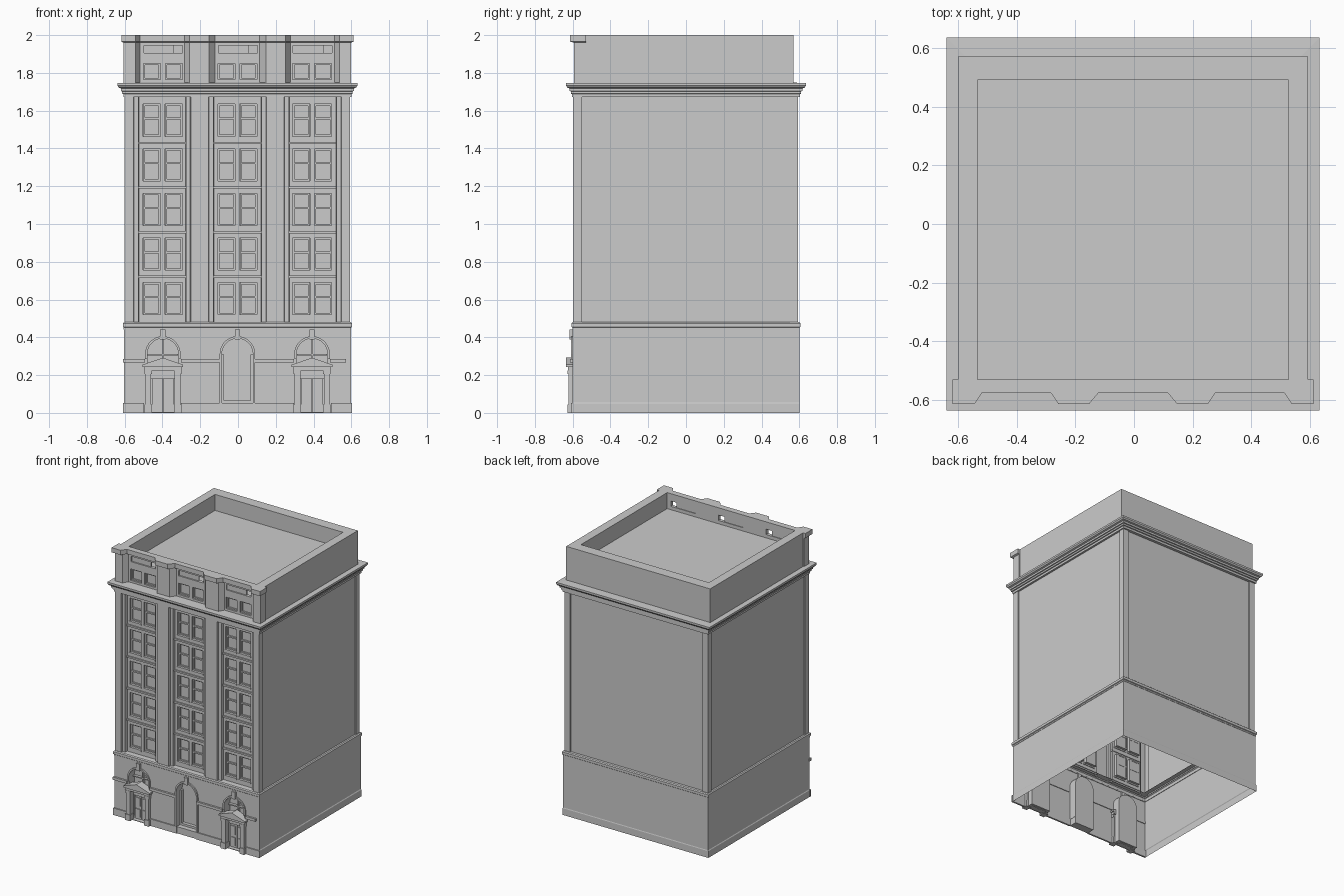
import bpy, bmesh, math

if "Cube" in bpy.data.objects:
    bpy.data.objects.remove(bpy.data.objects["Cube"])

CX = -0.003                      # plan centre of the building
BAYS = (-0.395, 0.0, 0.395)      # window bay centres


def finish(bm, name):
    bmesh.ops.remove_doubles(bm, verts=bm.verts, dist=1e-5)
    bmesh.ops.recalc_face_normals(bm, faces=bm.faces)
    me = bpy.data.meshes.new(name)
    bm.to_mesh(me)
    bm.free()
    ob = bpy.data.objects.new(name, me)
    ob.location.x = CX
    bpy.context.collection.objects.link(ob)
    return ob


def add_box(bm, x0, x1, y0, y1, z0, z1):
    v = [bm.verts.new((x, y, z)) for x in (x0, x1) for y in (y0, y1) for z in (z0, z1)]
    for f in ((0, 1, 3, 2), (4, 6, 7, 5), (0, 4, 5, 1), (2, 3, 7, 6), (0, 2, 6, 4), (1, 5, 7, 3)):
        bm.faces.new([v[i] for i in f])


def boxes(name, items):
    bm = bmesh.new()
    for it in items:
        add_box(bm, *it)
    return finish(bm, name)


def loft(bm, rings, skip=lambda a, b: False):
    """Skin closed plan outlines given as (points, z)."""
    vs = [[bm.verts.new((x, y, z)) for x, y in pts] for pts, z in rings]
    n = len(vs[0])
    for a, b in zip(vs, vs[1:]):
        for i in range(n):
            j = (i + 1) % n
            if not skip(a[i].co, a[j].co):
                bm.faces.new((a[i], a[j], b[j], b[i]))
    return vs


def is_bay(a, b):
    return a.y < -0.5 and b.y < -0.5 and abs(a.x - b.x) > 0.2


def mirrored(half):
    return [(-x, y) for x, y in reversed(half)] + half


def rect(h, front=None, back=None):
    f, b = (-h if front is None else front), (h if back is None else back)
    return [(-h, f), (h, f), (h, b), (-h, b)]


def box_hole(x0, x1, z0, z1):
    return [(x0, z0), (x1, z0), (x1, z1), (x0, z1)]


def arch(c, r, z0, spring, n=14):
    return [(c - r, z0), (c + r, z0)] + [
        (c + r * math.cos(math.pi * i / n), spring + r * math.sin(math.pi * i / n)) for i in range(n + 1)]


def holed_panel(name, outer, holes, y, depth, closed=True):
    """Upright sheet with openings, their reveals and recessed back faces."""
    bm = bmesh.new()
    edges, loops = [], []
    for pts in [outer] + holes:
        vs = [bm.verts.new((x, y, z)) for x, z in pts]
        edges += [bm.edges.new((vs[i], vs[(i + 1) % len(vs)])) for i in range(len(vs))]
        loops.append(vs)
    bmesh.ops.triangle_fill(bm, use_beauty=True, edges=edges, normal=(0, -1, 0))
    for vs in loops[1:]:
        bk = [bm.verts.new((v.co.x, y + depth, v.co.z)) for v in vs]
        for i in range(len(vs)):
            j = (i + 1) % len(vs)
            if depth:
                bm.faces.new((vs[i], vs[j], bk[j], bk[i]))
        if closed:
            bm.faces.new(bk)
    return finish(bm, name)


# --- shaft: stepped pilasters and slightly sunk side and back walls
P, B = -0.597, -0.56
shaft = mirrored([(0.125, B), (0.128, P + .016), (0.15, P + .016), (0.153, P), (0.247, P),
                  (0.25, P + .016), (0.272, P + .016), (0.275, B), (0.522, B), (0.525, P + .016),
                  (0.547, P + .016), (0.55, P), (0.597, P), (0.597, -0.55), (0.588, -0.55),
                  (0.588, 0.55), (0.595, 0.55), (0.595, 0.592), (0.55, 0.592), (0.55, 0.582)])
bm = bmesh.new()
loft(bm, [(shaft, 0.47), (shaft, 1.69)], is_bay)
finish(bm, "shaft_walls")

# --- attic walls and coping
def attic_plan(pil, bay, side):
    return mirrored([(0.118, bay), (0.15, pil), (0.255, pil), (0.28, bay), (0.515, bay), (0.54, pil),
                     (side, pil), (side, -0.53), (0.596, -0.53), (0.596, 0.57)])

low, cap = attic_plan(-0.592, -0.555, 0.602), attic_plan(-0.613, -0.575, 0.615)
bm = bmesh.new()
loft(bm, [(low, 1.74), (low, 1.96)], is_bay)
finish(bm, "attic_walls")

INNER = rect(0.53, -0.53, 0.49)
bm = bmesh.new()
rings = loft(bm, [(low, 1.96), (cap, 1.965), (cap, 2.0)])
inner = [bm.verts.new((x, y, 2.0)) for x, y in INNER]
edges = [bm.edges.new((inner[i], inner[(i + 1) % 4])) for i in range(4)]
top = rings[-1]
edges += [bm.edges.get((top[i], top[(i + 1) % len(top)])) for i in range(len(top))]
bmesh.ops.triangle_fill(bm, use_beauty=True, edges=edges, normal=(0, 0, 1))
finish(bm, "parapet_coping")

# --- sunken roof
bm = bmesh.new()
r = loft(bm, [(INNER, 1.88), (INNER, 2.0)], is_bay)
bm.faces.new(r[0])
finish(bm, "roof_deck")
slots = [box_hole(c - .1, c + .105, 1.905, 1.945) for c in BAYS]
holed_panel("parapet_inner_front", box_hole(-.53, .53, 1.88, 2.0), slots, -0.53, 0, False)
holed_panel("attic_bay_walls", box_hole(-.52, .52, 1.74, 1.965),
            slots + [box_hole(c + s - .045, c + s + .045, 1.765, 1.85) for c in BAYS for s in (-.058, .058)],
            -0.555, 0.025, False)
boxes("attic_slot_panels", [(c - .1, c + .06, -.545, -.535, 1.905, 1.945) for c in BAYS])

# --- window bays
ROWS = [(0.52 + i * 0.236, 0.69 + i * 0.236) for i in range(5)]
for k, c in enumerate(BAYS):
    holes = [box_hole(c + s - .046, c + s + .046, a, b) for a, b in ROWS for s in (-.058, .058)]
    holed_panel(f"bay_wall_{k}", box_hole(c - .13, c + .13, 0.47, 1.69), holes, B, 0.022)
boxes("spandrel_ledges", [(c - .128, c + .128, B - .01, B + .005, a - d - .006, a - d + .006)
                          for c in BAYS for a, b in ROWS[1:] for d in (.035,)])
boxes("window_sills", [(c + s - .05, c + s + .05, B - .006, B + .005, a - .01, a)
                       for c in BAYS for a, b in ROWS for s in (-.058, .058)])

# --- sash frames
def sash(x, a, b, y, rail):
    w, t = .045, .009
    out = [(x - w, x - w + t, y, y + .012, a, b), (x + w - t, x + w, y, y + .012, a, b),
           (x - w, x + w, y, y + .012, a, a + t), (x - w, x + w, y, y + .012, b - t, b)]
    if rail:
        m = a + .55 * (b - a)
        out.append((x - w, x + w, y - .002, y + .012, m - .005, m + .005))
    return out

parts = []
for c in BAYS:
    for s in (-.058, .058):
        for a, b in ROWS:
            parts += sash(c + s, a, b, B + .012, True)
        parts += sash(c + s, 1.765, 1.85, -.543, False)
        parts.append((c + s - .045, c + s + .045, -.534, -.53, 1.765, 1.85))
boxes("window_sashes", parts)

# --- main cornice and belt course, as swept profiles
def sweep(name, prof):
    bm = bmesh.new()
    loft(bm, [(rect(h), z) for h, z in prof])
    return finish(bm, name)

sweep("main_cornice", [(.555, 1.672), (.603, 1.672), (.603, 1.688), (.61, 1.69), (.61, 1.702), (.617, 1.704),
                       (.617, 1.718), (.628, 1.722), (.635, 1.732), (.635, 1.746), (.53, 1.75)])
sweep("belt_course", [(.595, .44), (.602, .442), (.602, .452), (.607, .456), (.607, .474), (.6, .48), (.555, .482)])

# --- ground floor: side and back walls with plinth, arched front
bm = bmesh.new()
loft(bm, [(rect(.604, -.6, .602), 0), (rect(.604, -.6, .602), .05), (rect(.6), .056), (rect(.6), .445)],
     lambda a, b: is_bay(a, b))
finish(bm, "ground_walls")
F = -0.6
SPRING, R = 0.312, 0.082
holed_panel("ground_front", box_hole(-.6, .6, 0, .445),
            [arch(BAYS[0], R, .004, SPRING), arch(0, R, .05, SPRING), arch(BAYS[2], R, .004, SPRING)], F, 0.06)
boxes("front_plinth", [(a, b, F - .008, F + .005, 0, .052) for a, b in
                       ((-.606, -.495), (-.3, -.08), (.08, .3), (.495, .606))] + [(-.08, .08, F - .002, F + .06, 0, .05)])
boxes("string_course", [(a, b, F - .014, F + .005, .266, .286) for a, b in
                        ((-.606, -.49), (-.3, -.09), (.09, .3), (.49, .575))])

# --- arch mouldings and keystones
for k, c in enumerate(BAYS):
    z0 = .05 if k == 1 else .286
    bm = bmesh.new()
    o, i = arch(c, R + .012, z0, SPRING)[1:], arch(c, R, z0, SPRING)[1:]
    o, i = o + [(c - R - .012, z0)], i + [(c - R, z0)]
    rows = [[bm.verts.new((x, y, z)) for x, z in p] for p, y in ((o, F), (o, F - .01), (i, F - .01), (i, F + .01))]
    for a, b in zip(rows, rows[1:]):
        for j in range(len(a) - 1):
            bm.faces.new((a[j], a[j + 1], b[j + 1], b[j]))
    finish(bm, f"arch_moulding_{k}")
boxes("keystones", [(c - .014, c + .014, F - .016, F + .01, .388, .442) for c in BAYS])

# --- central niche inner frame
boxes("niche_frame", [(-.082, -.07, F + .035, F + .06, .05, .31), (.07, .082, F + .035, F + .06, .05, .31),
                      (-.082, .082, F + .035, F + .06, .05, .065)])

# --- side entrances: columns, entablature, pediment and double doors
for side, c in (("left", BAYS[0]), ("right", BAYS[2])):
    col = []
    for s in (-1, 1):
        x = c + s * .078
        col += [(x - .016, x + .016, F - .022, F + .02, 0, .205), (x - .02, x + .02, F - .027, F + .02, 0, .045),
                (x - .02, x + .02, F - .027, F + .02, .205, .225)]
    boxes(f"{side}_door_columns", col)
    boxes(f"{side}_door_entablature", [(c - .1, c + .1, F - .025, F + .03, .225, .243),
                                       (c - .108, c + .108, F - .034, F + .03, .243, .255)])
    bm = bmesh.new()
    for hw, zb, zt, y in ((.108, .255, .292, F - .034), (.085, .255, .28, F - .022)):
        tri = [(c - hw, zb), (c + hw, zb), (c, zt)]
        ring = [[bm.verts.new((x, yy, z)) for x, z in tri] for yy in (y, F + .03)]
        bm.faces.new(ring[0])
        bm.faces.new(ring[1])
        for i in range(3):
            j = (i + 1) % 3
            bm.faces.new((ring[0][i], ring[0][j], ring[1][j], ring[1][i]))
    finish(bm, f"{side}_door_pediment")
    door = [(c - .062, c + .062, F + .02, F + .035, .18, .228)]
    for s in (-1, 1):
        m = c + s * .03
        door += [(m - .028, m + .028, F + .03, F + .045, .0, .18),
                 (m - .018, m + .018, F + .024, F + .03, .02, .08), (m - .018, m + .018, F + .024, F + .03, .1, .165)]
    boxes(f"{side}_double_door", door)
    boxes(f"{side}_fanlight_bars", [(c - .004, c + .004, F + .04, F + .06, .26, .39),
                                    (c - .08, c + .08, F + .04, F + .06, .305, .313)])
